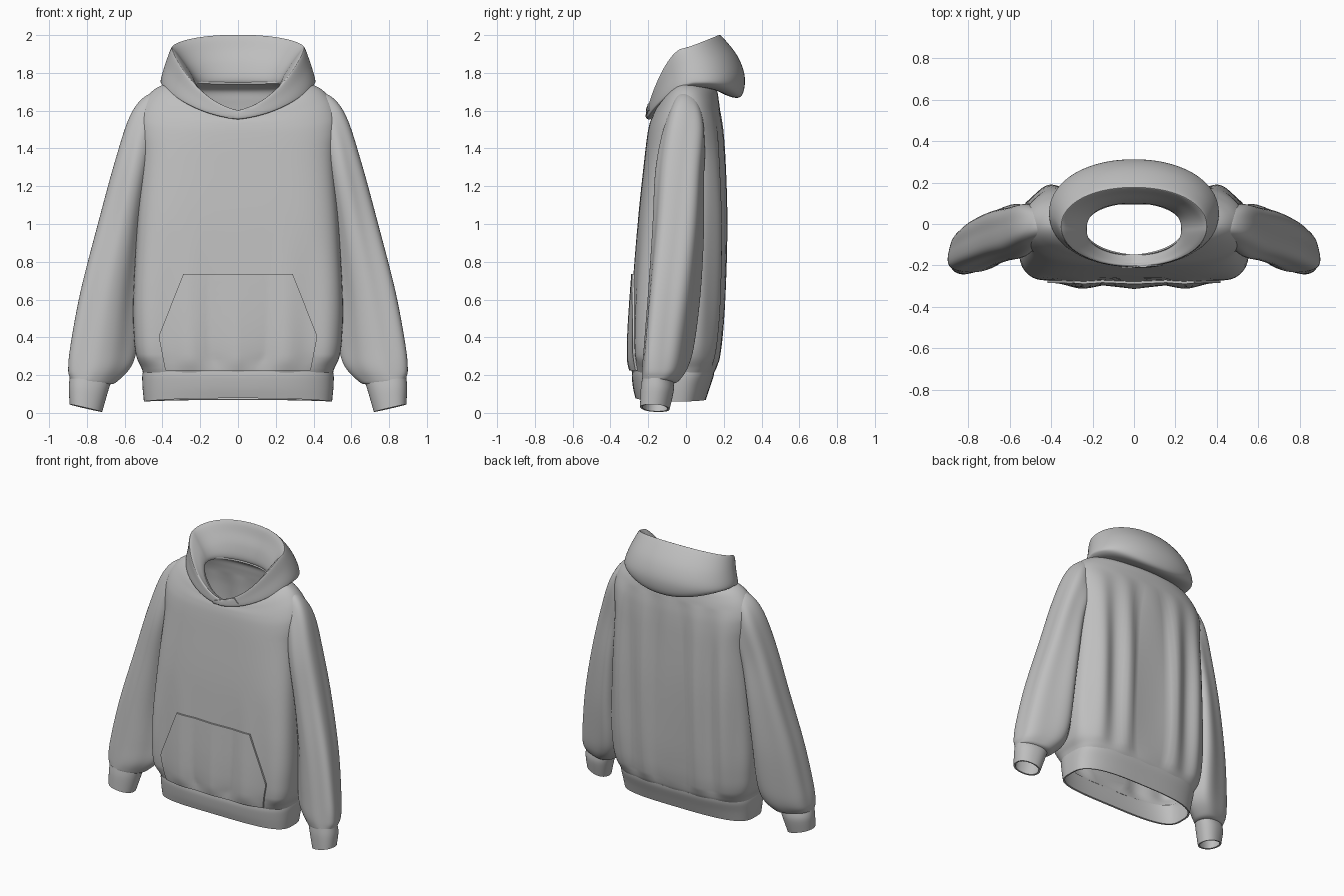
import bpy, bmesh, math
from mathutils import Vector
from mathutils.bvhtree import BVHTree

if "Cube" in bpy.data.objects:
    bpy.data.objects.remove(bpy.data.objects["Cube"])

fabric = bpy.data.materials.new("grey_fabric")
fabric.diffuse_color = (0.52, 0.52, 0.52, 1)
fabric.use_nodes = True
fabric.node_tree.nodes["Principled BSDF"].inputs["Base Color"].default_value = fabric.diffuse_color
N = 128


def smooth_rows(rows, steps=5, closed=False):
    """Catmull-Rom interpolation between rows of section parameters."""
    n, out = len(rows), []
    pick = (lambda i: rows[i % n]) if closed else (lambda i: rows[max(0, min(n - 1, i))])
    for i in range(n if closed else n - 1):
        for k in range(steps):
            t = k / steps
            out.append([0.5 * (2 * b + (c - a) * t + (2 * a - 5 * b + 4 * c - d) * t * t
                               + (3 * b - a - 3 * c + d) * t ** 3)
                        for a, b, c, d in zip(pick(i - 1), pick(i), pick(i + 1), pick(i + 2))])
    return out if closed else out + [list(rows[-1])]


def shade(ob):
    bpy.ops.object.select_all(action='DESELECT')
    ob.select_set(True)
    bpy.context.view_layer.objects.active = ob
    bpy.ops.object.shade_smooth_by_angle(angle=math.radians(50))


def make_object(name, grid, wrap_u=True, wrap_v=False, thickness=0.0):
    """Skin a grid of points, give it cloth thickness and smooth shading."""
    bm = bmesh.new()
    vs = [[bm.verts.new(p) for p in row] for row in grid]
    nv, nu = len(vs), len(vs[0])
    for j in range(nv if wrap_v else nv - 1):
        for i in range(nu if wrap_u else nu - 1):
            a, b = vs[j], vs[(j + 1) % nv]
            k = (i + 1) % nu
            bm.faces.new((a[i], a[k], b[k], b[i]))
    bmesh.ops.recalc_face_normals(bm, faces=bm.faces)
    mesh = bpy.data.meshes.new(name)
    bm.to_mesh(mesh)
    bm.free()
    ob = bpy.data.objects.new(name, mesh)
    bpy.context.collection.objects.link(ob)
    mesh.materials.append(fabric)
    bpy.context.view_layer.objects.active = ob
    if thickness:
        mod = ob.modifiers.new("cloth", 'SOLIDIFY')
        mod.thickness = thickness
        mod.offset = -1
        bpy.ops.object.modifier_apply(modifier=mod.name)
    shade(ob)
    return ob


def spow(v, e):
    return math.copysign(abs(v) ** e, v)


def body_ring(row, folds=False):
    """Section: half width, front y, back y, front/side/back z, roundness, back dip power."""
    w, yf, yb, zf, zs, zb, e, p = row
    pts = []
    for i in range(N):
        t = 2 * math.pi * i / N
        s, c = math.sin(t), math.cos(t)
        # the lower front is squarer than the back
        ee = e * (1 - .2 * max(0, min(1, (1.4 - zf) / .7, (zf - .2) / .1))) if folds and c < 0 else e
        x = w * spow(s, ee)
        y = (yf + yb) / 2 + (yb - yf) / 2 * spow(c, ee)
        if c > 0:
            z = zs + (zb - zs) * c ** p
        else:
            z = zs + (zf - zs) * (0.75 * abs(c) ** 1.6 + 0.25 * (1 - abs(s)))
        if folds:
            start = max(0, min(1, (z - 0.2) / 0.08))
            if c > 0:
                u = max(0, min(1, (z - 0.1) / 1.5))
                y += 0.02 * start * math.sin(math.pi * u) ** .7 * c * math.cos(2 * math.pi * x / 0.21)
            else:
                y += 0.015 * start * max(0, 1 - z / 1.0) * c * math.cos(2 * math.pi * x / 0.25)
        pts.append((x, y, z))
    return pts


def level(w, yf, yb, z, e):
    return (w, yf, yb, z, z, z, e, 2)


# Hem band
hem = [(.498, -.268, .105, .078, .06, .068, .64, 2), level(.505, -.28, .125, .13, .64),
       level(.507, -.287, .145, .19, .62), level(.503, -.285, .15, .22, .6)]
make_object("hem_band", [body_ring(r) for r in smooth_rows(hem)], thickness=.012)

# Torso with draped folds, square shoulders and an open neck
torso = [level(.503, -.283, .148, .213, .6), level(.512, -.288, .158, .24, .58),
         level(.538, -.291, .17, .30, .55), level(.551, -.291, .18, .4, .53),
         level(.555, -.282, .190, .6, .52), level(.535, -.256, .200, 1.0, .53),
         level(.515, -.222, .197, 1.33, .57),
         (.53, -.205, .192, 1.47, 1.48, 1.48, .66, 2),
         (.532, -.193, .184, 1.53, 1.57, 1.57, .76, 2),
         (.49, -.183, .174, 1.555, 1.665, 1.65, .87, 2),
         (.40, -.175, .16, 1.567, 1.735, 1.71, .95, 2),
         (.24, -.15, .105, 1.575, 1.755, 1.75, 1, 2)]
torso_ob = make_object("torso", [body_ring(r, True) for r in smooth_rows(torso, 7)], thickness=.01)

# Hood: closed roll from neck seam over the rim and back under
hood = [(.228, -.148, .10, 1.575, 1.745, 1.765, .85, 1),
        (.25, -.163, .115, 1.582, 1.80, 1.85, .88, 1),
        (.305, -.185, .145, 1.59, 1.88, 1.925, .95, 1),
        (.343, -.196, .168, 1.602, 1.925, 1.99, .95, 1.1),
        (.357, -.204, .19, 1.598, 1.922, 1.992, .95, 1.1),
        (.384, -.207, .272, 1.582, 1.85, 1.89, .95, 1.5),
        (.408, -.207, .311, 1.565, 1.768, 1.78, .95, 2),
        (.402, -.202, .295, 1.555, 1.74, 1.68, .95, 2.6),
        (.36, -.185, .23, 1.555, 1.725, 1.675, .95, 2.6),
        (.26, -.155, .13, 1.565, 1.735, 1.73, .92, 2)]
hood_ob = make_object("hood", [body_ring(r) for r in smooth_rows(hood, 5, True)], wrap_v=True)


def sleeve_ring(row, side, fold):
    """Oval section between an inner and an outer point, with half depth b."""
    a, o, b = Vector(row[0:3]), Vector(row[3:6]), row[6]
    mid, axis = (a + o) / 2, (o - a) / 2
    depth = axis.cross(Vector((0, 0, 1)))
    if abs(depth.y) < 1e-4:
        depth = Vector((0, -1, 0))
    depth = Vector((0, -1, 0)).lerp(depth.normalized(), .6).normalized()
    pts = []
    for i in range(64):
        t = 2 * math.pi * i / 64
        k = 1 + fold * math.sin(5 * t)
        p = mid + axis * (k * spow(math.cos(t), .9)) + depth * (b * k * spow(math.sin(t), .9))
        pts.append((side * p.x, p.y, p.z))
    return pts


# Sleeves and cuffs: inner x, y, z, outer x, y, z, half depth
sleeve = [(.36, 0, 1.45, .38, 0, 1.70, .07),
          (.41, 0, 1.38, .485, -.005, 1.68, .09),
          (.44, -.005, 1.30, .572, -.02, 1.57, .115),
          (.47, -.01, 1.18, .652, -.055, 1.33, .125),
          (.50, 0, .95, .742, -.085, 1.0, .126),
          (.525, -.005, .65, .832, -.125, .65, .122),
          (.54, -.03, .38, .886, -.155, .36, .115),
          (.570, -.06, .25, .899, -.165, .235, .108),
          (.645, -.10, .165, .892, -.172, .19, .09),
          (.685, -.13, .15, .885, -.175, .175, .075)]
cuff = [(.672, -.125, .165, .890, -.175, .185, .078),
        (.69, -.13, .11, .895, -.175, .13, .084),
        (.72, -.145, .005, .89, -.185, .045, .075)]
for side, label in ((-1, "right"), (1, "left")):
    rows = smooth_rows(sleeve, 6)
    last = len(rows) - 1
    make_object(label + "_sleeve",
                [sleeve_ring(r, side, .06 * math.sin(math.pi * j / last)) for j, r in enumerate(rows)],
                thickness=.01)
    make_object(label + "_cuff", [sleeve_ring(r, side, 0) for r in smooth_rows(cuff)], thickness=.012)


def front_patch(name, target, rows, lift, cols):
    """Cloth panel laid on the front of a part; rows hold left x, left z, right x, right z."""
    mesh = target.data
    tree = BVHTree.FromPolygons([v.co for v in mesh.vertices],
                                [list(p.vertices) for p in mesh.polygons])
    grid = []
    for x0, z0, x1, z1 in rows:
        line = []
        for i in range(cols + 1):
            t = i / cols
            x, z = x0 + (x1 - x0) * t, z0 + (z1 - z0) * t
            hit = tree.ray_cast(Vector((x, -1, z)), Vector((0, 1, 0)))[0]
            if hit is None or hit.y > 0:
                hit = tree.find_nearest(Vector((x, -.25, z)))[0]
            line.append((x, hit.y - lift, z))
        grid.append(line)
    ob = make_object(name, grid, wrap_u=False)
    # Edge skirt back to the cloth below
    bm = bmesh.new()
    bm.from_mesh(ob.data)
    rim = [e for e in bm.edges if e.is_boundary]
    new = bmesh.ops.extrude_edge_only(bm, edges=rim)["geom"]
    bmesh.ops.translate(bm, vec=(0, lift * 1.5, 0),
                        verts=[g for g in new if isinstance(g, bmesh.types.BMVert)])
    bmesh.ops.recalc_face_normals(bm, faces=bm.faces)
    bm.to_mesh(ob.data)
    bm.free()
    shade(ob)


# Front pocket with slanted hand openings
pocket = []
for j in range(25):
    z = .225 + (.735 - .225) * j / 24
    w = .385 + .035 * (z - .225) / .18 if z < .405 else .42 - .13 * (z - .405) / .33
    pocket.append((-w, z, w, z))
front_patch("front_pocket", torso_ob, pocket, .012, 48)

# Crossed-over lap at the front of the hood
lap = [(-.05 - .01 * t, 1.556 + .022 * t, .14 - .03 * t, 1.603 + .035 * t) for t in (0, .25, .5, .75, 1)]
front_patch("hood_lap", hood_ob, lap, .006, 16)
